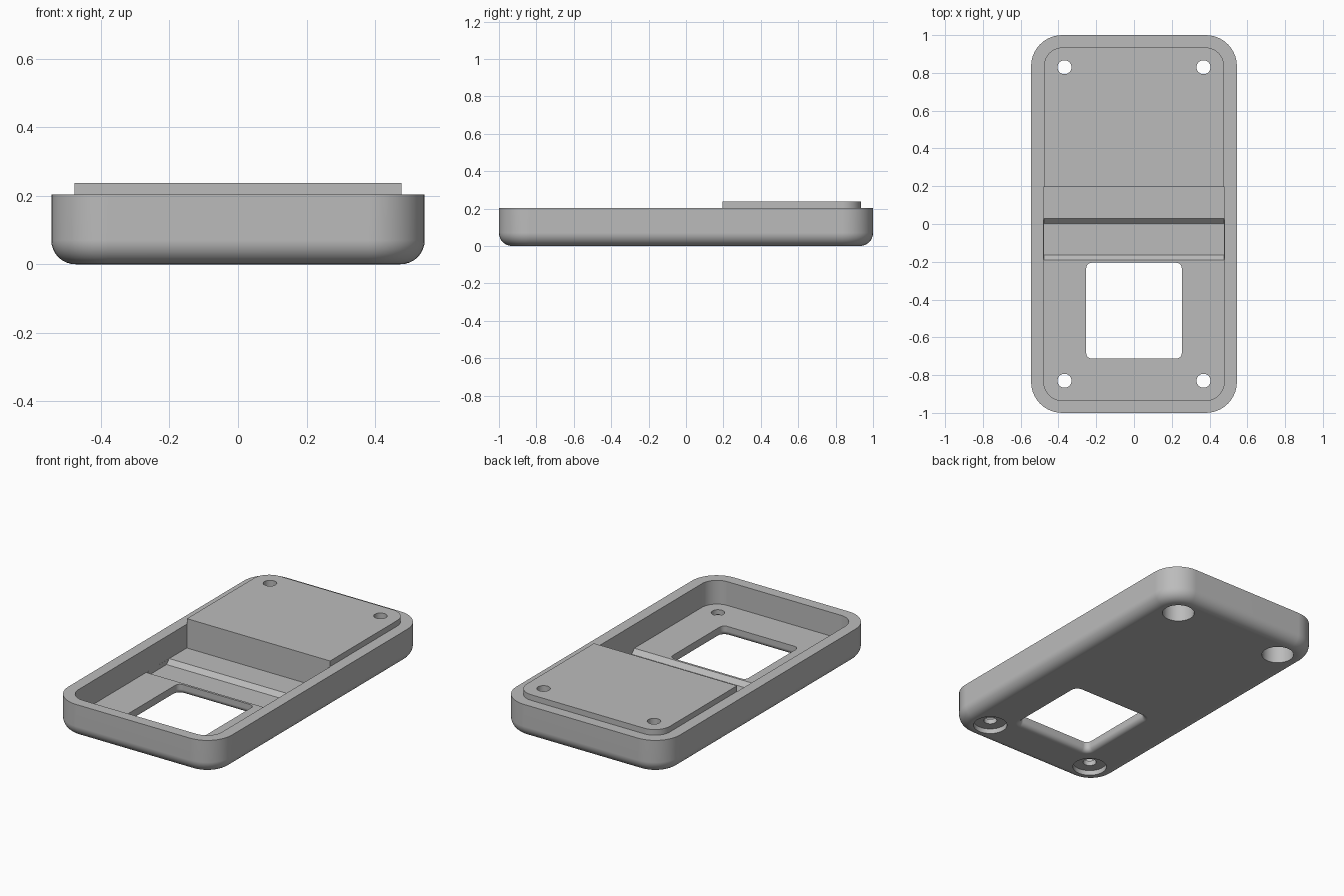
import bpy, bmesh, math

old = bpy.data.objects.get("Cube")
if old:
    bpy.data.objects.remove(old, do_unlink=True)

grey = bpy.data.materials.new("plain_grey")
grey.use_nodes = True
colour = (0.5, 0.5, 0.5, 1)
grey.diffuse_color = colour
grey.node_tree.nodes["Principled BSDF"].inputs["Base Color"].default_value = colour

STEPS = 10
RIM, FLOOR, TOP = 0.203, 0.06, 0.237


def outline(x0, x1, y0, y1, front_r, back_r):
    """Rounded rectangle with separate front and back corner radii."""
    corners = [(x1, y1, -1, -1, back_r), (x0, y1, 1, -1, back_r),
               (x0, y0, 1, 1, front_r), (x1, y0, -1, 1, front_r)]
    points = []
    for i, (x, y, sx, sy, r) in enumerate(corners):
        for k in range(STEPS + 1):
            a = math.pi / 2 * (i + k / STEPS)
            points.append((x + sx * r + r * math.cos(a), y + sy * r + r * math.sin(a)))
    return points


def loft(name, rings):
    """Closed solid through (outline, z) rings, listed from bottom to top."""
    bm = bmesh.new()
    loops = [[bm.verts.new((x, y, z)) for x, y in pts] for pts, z in rings]
    n = len(loops[0])
    for low, high in zip(loops, loops[1:]):
        for i in range(n):
            j = (i + 1) % n
            bm.faces.new((low[i], low[j], high[j], high[i]))
    bm.faces.new(loops[0][::-1])
    bm.faces.new(loops[-1])
    bmesh.ops.remove_doubles(bm, verts=bm.verts, dist=1e-5)
    bmesh.ops.recalc_face_normals(bm, faces=bm.faces)
    mesh = bpy.data.meshes.new(name)
    bm.to_mesh(mesh)
    bm.free()
    mesh.materials.append(grey)
    obj = bpy.data.objects.new(name, mesh)
    bpy.context.collection.objects.link(obj)
    return obj


def disc(x, y, r):
    return outline(x - r, x + r, y - r, y + r, r, r)


def combine(target, tool, operation):
    """Apply a boolean and discard its tool."""
    tool.hide_render = True
    mod = target.modifiers.new("cut", 'BOOLEAN')
    mod.object, mod.operation, mod.solver = tool, operation, 'EXACT'
    bpy.context.view_layer.objects.active = target
    bpy.ops.object.modifier_apply(modifier=mod.name)
    bpy.data.objects.remove(tool, do_unlink=True)


def fillet(r):
    """(offset, z) pairs for a quarter round rising from the underside."""
    return [(r * (1 - math.sin(a)), r * (1 - math.cos(a)))
            for a in (math.pi / 2 * k / 8 for k in range(9))]


# Tray body with a rounded lower edge
rings = [(outline(-0.545 + d, 0.545 - d, -1 + d, 1 - d, 0.165 - d, 0.165 - d), z)
         for d, z in fillet(0.07)]
body = loft("case_body", rings + [(outline(-0.545, 0.545, -1, 1, 0.165, 0.165), RIM)])

# Raised block at the back
plate = outline(-0.477, 0.477, 0.1, 0.935, 0, 0.1)
combine(body, loft("raised_block", [(plate, 0.15), (plate, TOP)]), 'UNION')

# Open pocket at the front
pocket = outline(-0.478, 0.478, -0.935, 0.195, 0.1, 0)
combine(body, loft("pocket_cutter", [(pocket, FLOOR), (pocket, 0.4)]), 'DIFFERENCE')

# Shallow cross groove with sloped sides
groove = [(outline(-0.4775, 0.4775, -0.165 - d, 0.002 + d, 0, 0), z)
          for d, z in ((0, FLOOR - 0.026), (0.026, FLOOR), (0.026, FLOOR + 0.02))]
combine(body, loft("groove_cutter", groove), 'DIFFERENCE')


# Square window, flared on the underside
def window(d):
    return outline(-0.253 - d, 0.253 + d, -0.713 - d, -0.205 + d, 0.03 + d, 0.03 + d)


flare = [(window(d), z) for d, z in fillet(0.03)]
combine(body, loft("window_cutter", [(window(0.03), -0.1)] + flare + [(window(0), 0.1)]),
        'DIFFERENCE')

# Four screw holes, counterbored from below
for x in (-0.368, 0.368):
    for y, r, depth, top in ((-0.83, 0.095, 0.03, 0.15), (0.83, 0.09, 0.17, 0.3)):
        wide, narrow = disc(x, y, r), disc(x, y, 0.037)
        combine(body, loft("hole_cutter", [(wide, -0.1), (wide, depth),
                                           (narrow, depth), (narrow, top)]), 'DIFFERENCE')

# Smooth rounds, crisp edges
bpy.ops.object.select_all(action='DESELECT')
body.select_set(True)
bpy.context.view_layer.objects.active = body
bpy.ops.object.shade_smooth_by_angle(angle=math.radians(30))
weighted = body.modifiers.new("even_shading", 'WEIGHTED_NORMAL')
weighted.keep_sharp = True
